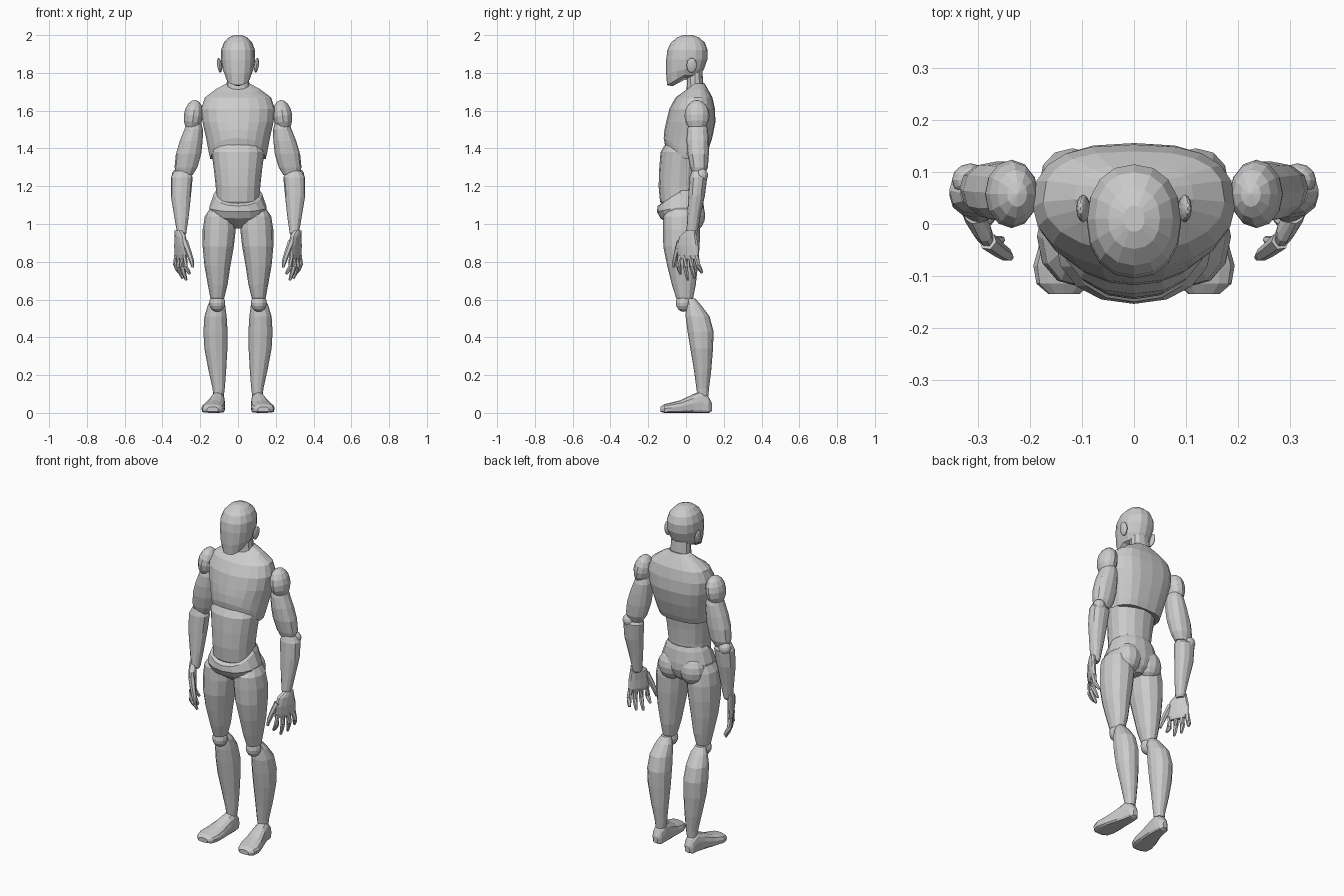
import bpy, bmesh, math
from mathutils import Vector, Matrix


def finish(name, bm, mirror):
    bmesh.ops.recalc_face_normals(bm, faces=bm.faces)
    me = bpy.data.meshes.new(name)
    bm.to_mesh(me)
    bm.free()
    ob = bpy.data.objects.new(name, me)
    bpy.context.collection.objects.link(ob)
    if mirror:
        ob.modifiers.new("mirror", 'MIRROR').use_mirror_merge = False
    return ob


def skin(bm, rings):
    for a, b in zip(rings, rings[1:]):
        n = len(a)
        for i in range(n):
            bm.faces.new((a[i], a[(i + 1) % n], b[(i + 1) % n], b[i]))
    bm.faces.new(rings[0])
    bm.faces.new(rings[-1])


def loft(name, sections, mirror=True, n=12, low=2.2, high=2.2, axis='z', mat=Matrix()):
    """Sections: (height, x0, x1, y0, y1, lift of the front edge); low/high = squareness."""
    bm = bmesh.new()
    rings = []
    for h, x0, x1, y0, y1, *lift in sections:
        ring = []
        for i in range(n):
            a = 2 * math.pi * i / n
            c, s = math.cos(a), math.sin(a)
            e = 2 / (low if s < 0 else high)
            u = math.copysign(abs(c) ** e, c)
            v = math.copysign(abs(s) ** e, s)
            x = (x0 + x1) / 2 + u * (x1 - x0) / 2
            y = (y0 + y1) / 2 + v * (y1 - y0) / 2
            z = h + (lift[0] if lift else 0) * max(0, -v)
            co = Vector((x, y, z)) if axis == 'z' else Vector((x, z, y))
            ring.append(bm.verts.new(mat @ co))
        rings.append(ring)
    skin(bm, rings)
    return finish(name, bm, mirror)


def sym(rows):
    """Half-width rows (z, hx, y0, y1, lift) to loft sections."""
    return [(r[0], -r[1], r[1], *r[2:]) for r in rows]


def ball(name, centre, size, tilt=0):
    bm = bmesh.new()
    m = (Matrix.Translation(centre) @ Matrix.Rotation(math.radians(tilt), 4, 'Y')
         @ Matrix.Diagonal((*size, 1)))
    bmesh.ops.create_uvsphere(bm, u_segments=12, v_segments=8, radius=1, matrix=m)
    return finish(name, bm, True)


def tube(name, pts, radii, mat, n=6):
    bm = bmesh.new()
    pts = [Vector(p) for p in pts]
    rings = []
    for i, (p, r) in enumerate(zip(pts, radii)):
        d = pts[min(i + 1, len(pts) - 1)] - pts[max(i - 1, 0)]
        q = d.to_track_quat('Z', 'Y')
        rings.append([bm.verts.new(mat @ (p + q @ Vector((r * math.cos(t), r * math.sin(t), 0))))
                      for t in (2 * math.pi * k / n for k in range(n))])
    skin(bm, rings)
    return finish(name, bm, True)


# head, ears and neck
loft("head", sym([
    (1.775, .04, -.07, .05, -.045), (1.785, .066, -.1, .075, -.05),
    (1.82, .082, -.105, .095, -.025), (1.87, .091, -.105, .113),
    (1.92, .09, -.099, .115), (1.96, .075, -.08, .1),
    (1.987, .05, -.048, .07), (2.0, .02, -.015, .035)]), False, 16)
ball("ear", (.098, .03, 1.84), (.012, .027, .04), 8)
loft("neck", sym([(1.68, .07, .0, .11), (1.74, .06, .005, .092), (1.83, .055, .005, .085)]), False)

# torso
loft("chest", sym([
    (1.745, .06, .0, .098, -.035), (1.715, .115, -.02, .115, -.02),
    (1.67, .175, -.055, .14), (1.61, .195, -.088, .153),
    (1.54, .188, -.105, .156), (1.46, .17, -.114, .14, .04),
    (1.38, .155, -.118, .115, .075), (1.345, .147, -.112, .1, .075)]), False, 20, 2.0, 2.7)
loft("abdomen", sym([
    (1.44, .12, -.1, .08), (1.38, .14, -.135, .088), (1.29, .128, -.142, .077),
    (1.2, .118, -.145, .07), (1.12, .115, -.138, .07), (1.08, .09, -.11, .05)]), False, 16)
loft("pelvis", sym([
    (1.185, .11, -.13, .075, -.075), (1.16, .128, -.15, .085, -.065),
    (1.09, .152, -.154, .095, -.025), (1.05, .145, -.135, .095, -.02),
    (1.005, .085, -.1, .08), (.975, .03, -.055, .05)]), False, 16)
ball("buttock", (.07, .035, 1.045), (.075, .067, .085))

# legs
loft("thigh", [
    (1.08, .06, .15, -.09, .05), (1.04, .022, .176, -.12, .065),
    (.97, .012, .187, -.122, .075), (.88, .022, .187, -.12, .072),
    (.78, .04, .178, -.1, .063), (.68, .055, .16, -.075, .052),
    (.61, .072, .147, -.053, .038), (.585, .085, .135, -.03, .02)])
ball("knee", (.11, -.012, .583), (.042, .042, .048))
loft("shin", [
    (.605, .085, .14, .0, .05), (.57, .068, .16, .0, .08),
    (.51, .06, .178, -.002, .125), (.43, .055, .183, .008, .146),
    (.34, .056, .178, .023, .143), (.22, .063, .155, .043, .133),
    (.13, .07, .135, .055, .122), (.09, .075, .13, .06, .118)])
loft("foot", [
    (.137, .09, .118, .01, .05), (.12, .075, .135, 0, .085),
    (.085, .07, .142, 0, .118), (.04, .068, .155, 0, .1),
    (-.03, .068, .18, 0, .067), (-.08, .07, .194, 0, .054),
    (-.115, .082, .188, 0, .046), (-.135, .105, .165, .006, .032)],
    low=5, high=2.2, axis='y')

# arms
ball("shoulder", (.236, .058, 1.573), (.051, .066, .084), -8)
loft("upper_arm", [
    (1.55, .2, .265, .02, .1), (1.5, .185, .284, .006, .116),
    (1.44, .187, .308, .003, .12), (1.37, .195, .329, .008, .121),
    (1.3, .215, .336, .022, .116), (1.26, .24, .325, .035, .1)])
ball("elbow", (.315, .085, 1.258), (.036, .032, .035))
loft("forearm", [
    (1.28, .255, .335, .03, .09), (1.245, .24, .356, .018, .112),
    (1.15, .249, .356, .012, .1), (1.03, .262, .336, .006, .074),
    (.95, .274, .322, .002, .06), (.935, .28, .315, .01, .052)])

# hands, turned so the thumb side faces inward
hand = Matrix.Translation((.3, .003, 0)) @ Matrix.Rotation(math.radians(-27), 4, 'Z')
loft("palm", [
    (.965, -.016, .02, .0, .055), (.935, -.02, .022, -.04, .06),
    (.885, -.018, .02, -.06, .07), (.835, -.018, .014, -.053, .072),
    (.815, -.012, .01, -.045, .062)], mat=hand)
for i, (y, ty, tz) in enumerate([(-.042, -.05, .735), (-.008, -.006, .702),
                                 (.026, .036, .712), (.056, .078, .742)]):
    my, mz = (y + ty) / 2, .775 + .01 * (i == 3)
    tube(f"finger_{i + 1}", [(0, y, .835), (0, my, mz), (-.012, (my + ty) / 2, (mz + tz) / 2),
                             (-.026, ty, tz)], [.014, .0135, .012, .007], hand)
tube("thumb", [(0, -.04, .905), (-.012, -.066, .845), (-.02, -.08, .805), (-.024, -.088, .77)],
     [.018, .015, .013, .007], hand)
